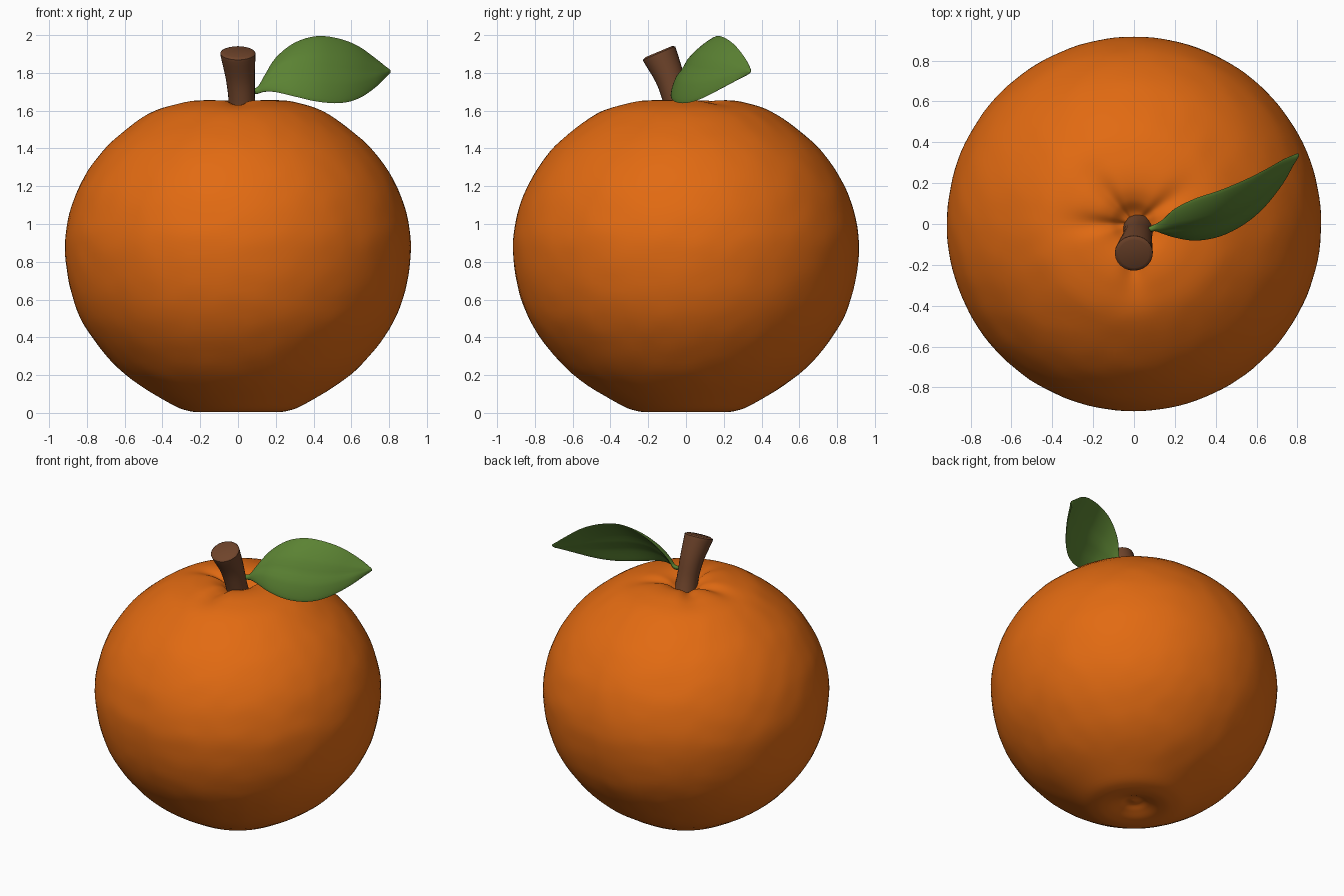
import bpy, bmesh, math
from mathutils import Vector, noise

if "Cube" in bpy.data.objects:
    bpy.data.objects.remove(bpy.data.objects["Cube"])


def material(name, col):
    m = bpy.data.materials.new(name)
    m.diffuse_color = (*col, 1)
    m.use_nodes = True
    m.node_tree.nodes["Principled BSDF"].inputs["Base Color"].default_value = m.diffuse_color
    return m


def smooth_path(pts, n):
    """Catmull-Rom interpolation through points of any dimension."""
    out = []
    p = [pts[0]] + list(pts) + [pts[-1]]
    for i in range(1, len(p) - 2):
        for k in range(n):
            t = k / n
            out.append([0.5 * (2 * b + (c - a) * t + (2 * a - 5 * b + 4 * c - d) * t * t
                        + (3 * b - a - 3 * c + d) * t ** 3)
                        for a, b, c, d in zip(*p[i - 1:i + 3])])
    out.append(list(pts[-1]))
    return out


def skin(name, rings, mat, angle=60):
    """Closed solid from a stack of rings with equal point counts."""
    bm = bmesh.new()
    vs = [[bm.verts.new(c) for c in r] for r in rings]
    n = len(rings[0])
    for a, b in zip(vs, vs[1:]):
        for j in range(n):
            bm.faces.new((a[j], a[(j + 1) % n], b[(j + 1) % n], b[j]))
    bm.faces.new(vs[0])
    bm.faces.new(vs[-1])
    bmesh.ops.recalc_face_normals(bm, faces=bm.faces)
    me = bpy.data.meshes.new(name)
    bm.to_mesh(me)
    bm.free()
    ob = bpy.data.objects.new(name, me)
    bpy.context.collection.objects.link(ob)
    me.materials.append(mat)
    bpy.context.view_layer.objects.active = ob
    ob.select_set(True)
    bpy.ops.object.shade_smooth_by_angle(angle=math.radians(angle))
    ob.select_set(False)
    return ob


orange = material("orange peel", (0.76, 0.145, 0.006))
brown = material("stem brown", (0.16, 0.058, 0.024))
green = material("leaf green", (0.105, 0.225, 0.033))

# Fruit: revolved profile (radius, z) with pits at both ends
profile = [(0.004, 0.045), (0.05, 0.05), (0.10, 0.03), (0.17, 0.008), (0.25, 0.008),
           (0.36, 0.05), (0.60, 0.205), (0.78, 0.41), (0.875, 0.61), (0.915, 0.84),
           (0.90, 1.02), (0.83, 1.22), (0.69, 1.415), (0.48, 1.58), (0.32, 1.641),
           (0.20, 1.655), (0.12, 1.635), (0.06, 1.59), (0.004, 1.57)]
furrows = [(35, 0.02), (130, 0.022), (180, 0.025), (-90, 0.03)]
SEG = 128
rings = []
for r, z in smooth_path(profile, 6):
    ring = []
    for j in range(SEG):
        a = 2 * math.pi * j / SEG
        dz = 0
        if z > 1.2:
            # creases running outward from the stem pit
            for deg, depth in furrows:
                d = math.remainder(a - math.radians(deg), 2 * math.pi)
                dz -= depth * math.exp(-(d / 0.22) ** 2 - ((r - 0.18) / 0.16) ** 2)
        p = Vector((r * math.cos(a), r * math.sin(a), z + dz))
        if 0.1 < z < 1.6:
            # faint peel unevenness
            p += (p - Vector((0, 0, 0.84))).normalized() * 0.0025 * noise.noise(p * 9)
        ring.append(p)
    rings.append(ring)
skin("fruit", rings, orange)

# Stem: flaring tube leaning toward the front (x, y, z, radius)
stem = smooth_path([(0.02, -0.02, 1.55, 0.075), (0.02, -0.05, 1.65, 0.07),
                    (0.012, -0.085, 1.77, 0.077), (0.0, -0.137, 1.89, 0.092),
                    (0.0, -0.143, 1.905, 0.09), (0.0, -0.146, 1.912, 0.075)], 4)
rings = []
for i, (x, y, z, r) in enumerate(stem):
    t = Vector((0, -0.42 * min(1, (z - 1.5) / 0.38), 1)).normalized()
    u = Vector((1, 0, 0))
    v = t.cross(u)
    rings.append([Vector((x, y, z)) + r * (math.cos(q) * u + math.sin(q) * v)
                  for q in (2 * math.pi * j / 24 for j in range(24))])
skin("stem", rings, brown, 50)

# Leaf: lower edge (x, y, z) and upper edge (x, y, z) at stations along its length
stations = [(0.05, -0.04, 1.69, 0.05, -0.03, 1.72),
            (0.10, -0.03, 1.69, 0.10, -0.005, 1.72),
            (0.14, -0.045, 1.70, 0.14, 0.02, 1.785),
            (0.20, -0.065, 1.698, 0.20, 0.075, 1.88),
            (0.30, -0.08, 1.675, 0.30, 0.125, 1.96),
            (0.42, -0.06, 1.648, 0.42, 0.165, 1.995),
            (0.54, 0.0, 1.64, 0.54, 0.215, 1.98),
            (0.64, 0.085, 1.665, 0.64, 0.265, 1.94),
            (0.73, 0.20, 1.725, 0.73, 0.315, 1.875),
            (0.785, 0.30, 1.78, 0.785, 0.338, 1.83),
            (0.808, 0.335, 1.802, 0.808, 0.342, 1.812)]
N = 16
rings = []
for s in smooth_path(stations, 4):
    lo, up = Vector(s[:3]), Vector(s[3:])
    d = up - lo
    n = Vector((0, -d.z, d.y)).normalized()
    thick = min(0.028, d.length * 0.8)

    def point(q, side):
        f = 4 * q * (1 - q)
        rib = 0.03 * math.exp(-((q - 0.45) / 0.07) ** 2)
        h = d.length * (0.09 * f - rib) + side * 0.5 * thick * math.sqrt(max(f, 0))
        return lo + d * q + n * h
    qs = [0.5 - 0.5 * math.cos(math.pi * k / N) for k in range(N + 1)]
    rings.append([point(q, 1) for q in qs] + [point(q, -1) for q in qs[-2:0:-1]])
skin("leaf", rings, green, 70)
